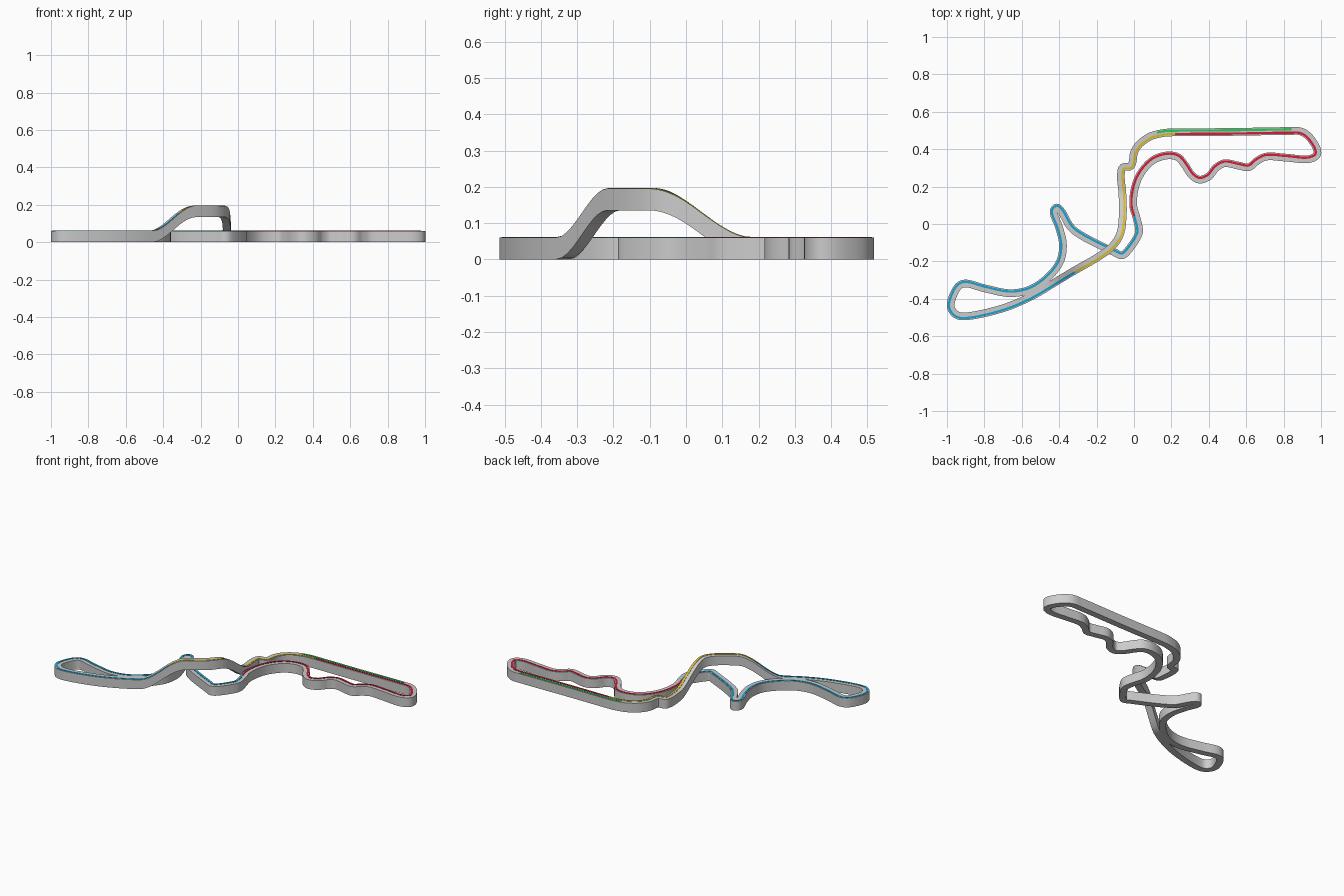
import bpy, bmesh
from mathutils import Vector

if "Cube" in bpy.data.objects:
    bpy.data.objects.remove(bpy.data.objects["Cube"])

HALF, TALL, LIFT, STEPS = 0.0205, 0.06, 0.135, 6

# Centre line of the circuit in driving order, one list per sector
FIRST = [(.22, .49), (.51, .492), (.83, .497), (.89, .495), (.932, .47), (.978, .40),
         (.977, .368), (.935, .347), (.81, .355), (.705, .36), (.655, .335), (.615, .304),
         (.555, .313), (.485, .325), (.44, .302), (.40, .255), (.35, .237), (.31, .26),
         (.27, .318), (.235, .357), (.18, .367), (.10, .34), (.03, .26), (0, .17), (-.003, .09)]
SECOND = [(.01, .045), (.027, -.03), (.022, -.06), (-.05, -.16), (-.07, -.167), (-.107, -.15),
          (-.29, -.056), (-.34, -.015), (-.39, .07), (-.412, .088), (-.43, .07), (-.40, -.02),
          (-.38, -.11), (-.395, -.20), (-.46, -.285), (-.555, -.35), (-.66, -.37),
          (-.795, -.345), (-.905, -.318), (-.94, -.335), (-.979, -.42), (-.976, -.455),
          (-.95, -.485), (-.91, -.494), (-.715, -.455), (-.555, -.39), (-.395, -.295)]
THIRD = [(-.32, -.25), (-.19, -.175), (-.117, -.12), (-.075, -.056), (-.06, .05), (-.062, .16),
         (-.07, .265), (-.06, .302), (-.02, .308), (-.008, .33), (0, .38), (.027, .425),
         (.085, .467), (.125, .48), (.17, .488)]


def material(name, colour):
    m = bpy.data.materials.new(name)
    m.diffuse_color = (*colour, 1)
    m.use_nodes = True
    m.node_tree.nodes["Principled BSDF"].inputs["Base Color"].default_value = m.diffuse_color
    return m


def smoothstep(t):
    t = max(0, min(1, t))
    return t * t * (3 - 2 * t)


def spline(points):
    """Closed centripetal spline through the points."""
    p = [Vector(q) for q in points]
    n, out = len(p), []
    for i in range(n):
        a, b, c, d = (p[(i + k) % n] for k in (-1, 0, 1, 2))
        t1 = (b - a).length ** .5
        t2 = t1 + (c - b).length ** .5
        t3 = t2 + (d - c).length ** .5
        for s in range(STEPS):
            t = t1 + (t2 - t1) * s / STEPS
            ab, bc, cd = a.lerp(b, t / t1), b.lerp(c, (t - t1) / (t2 - t1)), c.lerp(d, (t - t2) / (t3 - t2))
            out.append(ab.lerp(bc, t / t2).lerp(bc.lerp(cd, (t - t1) / (t3 - t1)), (t - t1) / (t2 - t1)))
    return out


path = spline(FIRST + SECOND + THIRD)
count = len(path)
second = len(FIRST) * STEPS
third = second + len(SECOND) * STEPS
bridge_start = third - 3 * STEPS


def height(i):
    """Rise of the flyover above the flat part of the circuit."""
    if i < bridge_start:
        return 0
    y = path[i].y
    return LIFT * min(smoothstep((y + .34) / .14), smoothstep((.18 - y) / .27))


def sweep(name, first, last, left, right, low, high, mat):
    """Sweep a rectangular section along part of the path, or all of it."""
    closed = last - first == count
    bm = bmesh.new()
    rings = []
    for k in range(first, last + (not closed)):
        i = k % count
        tangent = (path[(i + 1) % count] - path[i - 1]).normalized()
        side = Vector((-tangent.y, tangent.x))
        z = height(i)
        rings.append([bm.verts.new((*(path[i] + side * o), z + h)) for o, h in
                      ((left, low), (right, low), (right, high), (left, high))])
    pairs = list(zip(rings, rings[1:])) + ([(rings[-1], rings[0])] if closed else [])
    for a, b in pairs:
        for j in range(4):
            bm.faces.new((a[j], a[(j + 1) % 4], b[(j + 1) % 4], b[j]))
    if not closed:
        bm.faces.new(rings[0])
        bm.faces.new(rings[-1][::-1])
    bmesh.ops.recalc_face_normals(bm, faces=bm.faces)
    mesh = bpy.data.meshes.new(name)
    bm.to_mesh(mesh)
    bm.free()
    mesh.materials.append(mat)
    ob = bpy.data.objects.new(name, mesh)
    bpy.context.collection.objects.link(ob)
    bpy.ops.object.select_all(action='DESELECT')
    ob.select_set(True)
    bpy.context.view_layer.objects.active = ob
    bpy.ops.object.shade_smooth_by_angle(angle=.6)


grey = material("light_grey", (.6, .6, .6))
red = material("red", (.68, .01, .035))
blue = material("blue", (.01, .36, .62))
yellow = material("yellow", (.68, .5, .02))
green = material("green", (.02, .58, .1))

# Thick road body with the flyover
sweep("road_body", 0, count, HALF, -HALF, 0, TALL, grey)

# Sector stripes on the right-hand side of the road
for name, a, b, mat in (("first_sector_stripe", 0, second, red),
                        ("second_sector_stripe", second, third, blue),
                        ("third_sector_stripe", third, count, yellow)):
    sweep(name, a, b, -.003, -.015, TALL - .002, TALL + .002, mat)

# Straight-line stripe on the left-hand side
sweep("straight_stripe", count - 2 * STEPS, count + 2 * STEPS + 1, .015, .003,
      TALL - .002, TALL + .002, green)
